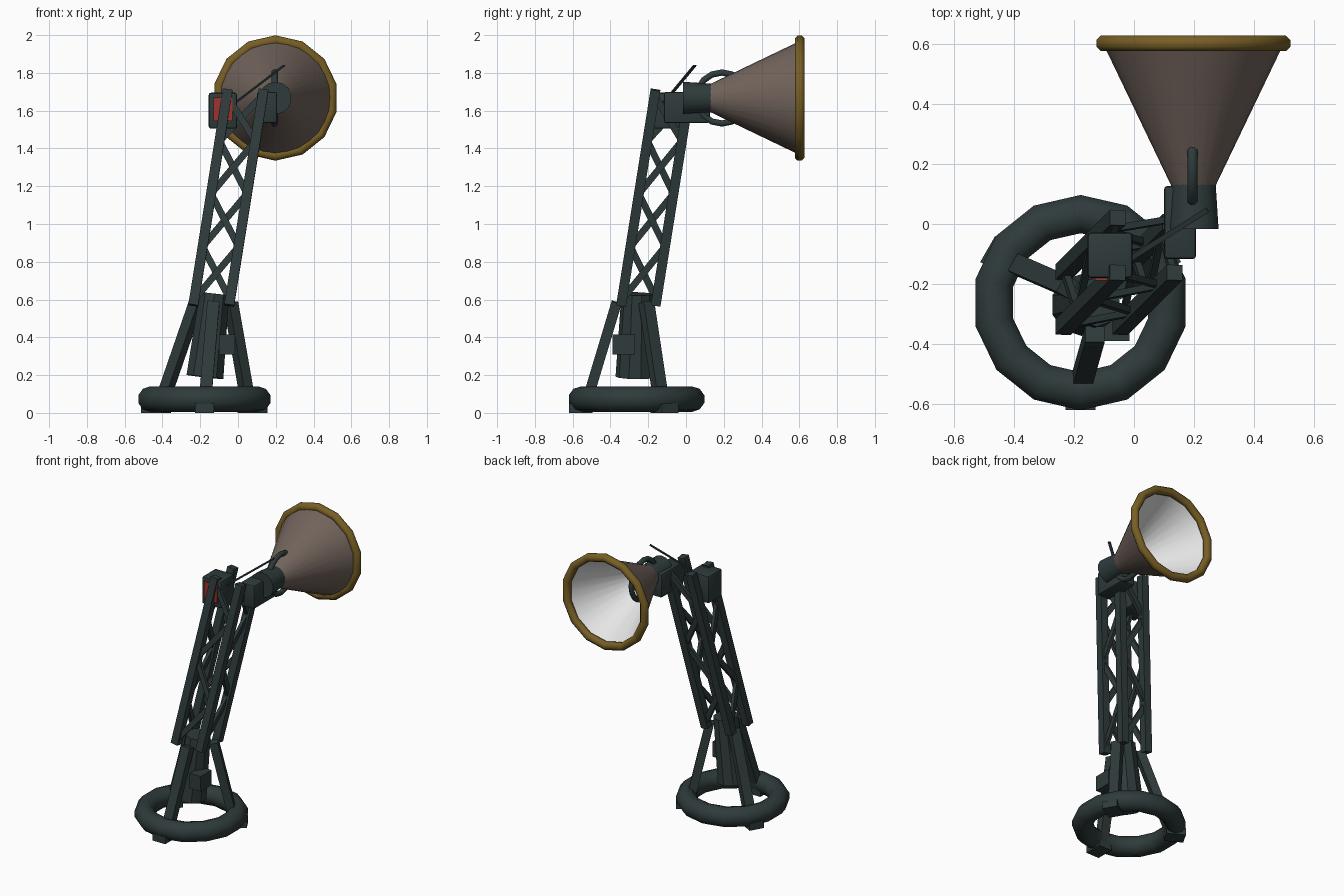
import bpy, bmesh, math
from mathutils import Vector, Matrix

if "Cube" in bpy.data.objects:
    bpy.data.objects.remove(bpy.data.objects["Cube"])


def material(name, rgb):
    m = bpy.data.materials.new(name)
    m.diffuse_color = (*rgb, 1)
    m.use_nodes = True
    m.node_tree.nodes["Principled BSDF"].inputs["Base Color"].default_value = m.diffuse_color
    return m


IRON = material("dark_iron", (0.028, 0.043, 0.043))
BROWN = material("brown_shade", (0.165, 0.125, 0.105))
GOLD = material("brass", (0.185, 0.112, 0.018))
RED = material("red_panel", (0.32, 0.035, 0.025))
WHITE = material("white_reflector", (0.85, 0.85, 0.85))


def finish(name, bm, mat, smooth=None):
    me = bpy.data.meshes.new(name)
    bm.to_mesh(me)
    bm.free()
    me.materials.append(mat)
    if smooth:
        for p in me.polygons:
            p.use_smooth = True
        me.set_sharp_from_angle(angle=math.radians(smooth))
    ob = bpy.data.objects.new(name, me)
    bpy.context.collection.objects.link(ob)
    return ob


def frame(p0, p1, side):
    """Matrix at the middle of p0-p1, z along it, x close to side."""
    z = (p1 - p0).normalized()
    s = Vector(side)
    x = (s - z * s.dot(z)).normalized()
    rot = Matrix((x, z.cross(x), z)).transposed()
    return Matrix.Translation((p0 + p1) / 2) @ rot.to_4x4()


def bar(name, p0, p1, w, d, side=(1, 0, 0), mat=IRON):
    p0, p1 = Vector(p0), Vector(p1)
    bm = bmesh.new()
    size = Matrix.Diagonal((w, d, (p1 - p0).length, 1))
    bmesh.ops.create_cube(bm, size=1, matrix=frame(p0, p1, side) @ size)
    return finish(name, bm, mat)


def box(name, lo, hi, bevel=0.0, mat=IRON):
    lo, hi = Vector(lo), Vector(hi)
    bm = bmesh.new()
    bmesh.ops.create_cube(bm, size=1, matrix=Matrix.Translation((lo + hi) / 2)
                          @ Matrix.Diagonal((*(hi - lo), 1)))
    if bevel:
        bmesh.ops.bevel(bm, geom=bm.edges[:], offset=bevel, segments=2,
                        profile=0.5, affect='EDGES')
    return finish(name, bm, mat, 40 if bevel else None)


def frustum(name, p0, p1, r0, r1, sides, mat=IRON, caps=True, inward=False, smooth=None):
    p0, p1 = Vector(p0), Vector(p1)
    bm = bmesh.new()
    bmesh.ops.create_cone(bm, cap_ends=caps, segments=sides, radius1=r0, radius2=r1,
                          depth=(p1 - p0).length, matrix=frame(p0, p1, (1, 0, 0)))
    if inward:
        bmesh.ops.reverse_faces(bm, faces=bm.faces[:])
    return finish(name, bm, mat, smooth)


def ring(name, center, axis, major, minor, sides, tube, mat=IRON, start=(0, 1, 0)):
    c = Vector(center)
    mtx = frame(c - Vector(axis), c + Vector(axis), start)
    bm = bmesh.new()
    loops = []
    for i in range(sides):
        a = 2 * math.pi * i / sides
        loops.append([])
        for j in range(tube):
            b = 2 * math.pi * (j + 0.5) / tube
            r = major + minor * math.cos(b)
            loops[-1].append(bm.verts.new(
                mtx @ Vector((r * math.cos(a), r * math.sin(a), minor * math.sin(b)))))
    for i in range(sides):
        u, v = loops[i], loops[(i + 1) % sides]
        for j in range(tube):
            k = (j + 1) % tube
            bm.faces.new((u[j], v[j], v[k], u[k]))
    return finish(name, bm, mat, 50)


# Base ring, with three feet and splayed legs
CX, CY = -0.178, -0.262
ring("base_ring", (CX, CY, 0.073), (0, 0, 1), 0.295, 0.067, 14, 10)
for n, deg in enumerate((-90, 30, 150), 1):
    r = Vector((math.cos(math.radians(deg)), math.sin(math.radians(deg)), 0))
    t = (-r.y, r.x, 0)
    c = Vector((CX, CY, 0))
    bar(f"foot_{n}", c + r * 0.295, c + r * 0.295 + Vector((0, 0, 0.05)), 0.1, 0.125, t)
    top = Vector((-0.13, -0.262, 0.585)) + r * 0.105
    bar(f"base_leg_{n}", c + r * 0.275 + Vector((0, 0, 0.02)), top, 0.065, 0.055, t)

# Central trunk and its switch box
frustum("trunk", (-0.175, -0.27, 0.19), (-0.125, -0.26, 0.63), 0.103, 0.082, 10, smooth=20)
box("switch_box", (-0.1, -0.39, 0.31), (-0.015, -0.27, 0.415))

# Leaning lattice mast: four chords
Z0, Z1 = 0.57, 1.71


def chord(ix, iy, z):
    k = (z - 0.58) / 1.14
    return Vector((-0.235 + 0.19 * ix + 0.182 * k, -0.342 + 0.183 * iy + 0.182 * k, z))


for ix in (0, 1):
    for iy in (0, 1):
        end = 1.62 if ix and iy else Z1
        bar(f"mast_chord_{ix}{iy}", chord(ix, iy, Z0), chord(ix, iy, end), 0.052, 0.052)

# Zigzag bracing, mirrored on opposite sides
levels = [0.60, 0.88, 1.16, 1.44, 1.68]
corners = [(0, 0), (1, 0), (1, 1), (0, 1)]
for f in range(4):
    a, b = corners[f], corners[(f + 1) % 4]
    side = (0, 1, 0) if f % 2 == 0 else (1, 0, 0)
    for i in range(4):
        p, q = (a, b) if i % 2 == 0 else (b, a)
        bar(f"mast_brace_{f}_{i}", chord(*p, levels[i]), chord(*q, levels[i + 1]),
            0.022, 0.036, side)

# Control box with red panel
box("control_box", (-0.155, -0.18, 1.505), (-0.005, -0.028, 1.695), 0.012)
box("red_panel", (-0.13, -0.189, 1.545), (-0.028, -0.18, 1.67), mat=RED)

# Lamp mount, neck and carrying ring
box("lamp_mount", (0.1, -0.117, 1.535), (0.207, 0.127, 1.70), 0.012)
LX, LZ = 0.198, 1.667
frustum("lamp_neck", (LX, -0.017, LZ), (LX, 0.135, LZ), 0.086, 0.076, 14, smooth=40)
ring("lamp_handle", (0.195, 0.19, LZ), (1, 0, 0), 0.135, 0.018, 16, 8)

# Flared shade, white reflector inside, brass rim
frustum("lamp_shade", (LX, 0.13, LZ), (LX, 0.605, LZ), 0.075, 0.303, 28, BROWN,
        caps=False, smooth=40)
frustum("reflector", (LX, 0.138, LZ), (LX, 0.605, LZ), 0.07, 0.296, 28, WHITE,
        caps=False, inward=True, smooth=40)
frustum("reflector_back", (LX, 0.136, LZ), (LX, 0.142, LZ), 0.072, 0.072, 28, WHITE)
ring("brass_rim", (LX, 0.602, LZ), (0, 1, 0), 0.306, 0.028, 14, 8, GOLD, (0, 0, 1))

# Thin control lever reaching over the neck
bar("control_lever", (-0.03, -0.127, 1.63), (0.245, 0.047, 1.84), 0.018, 0.007, (0.5, -0.8, 0))
